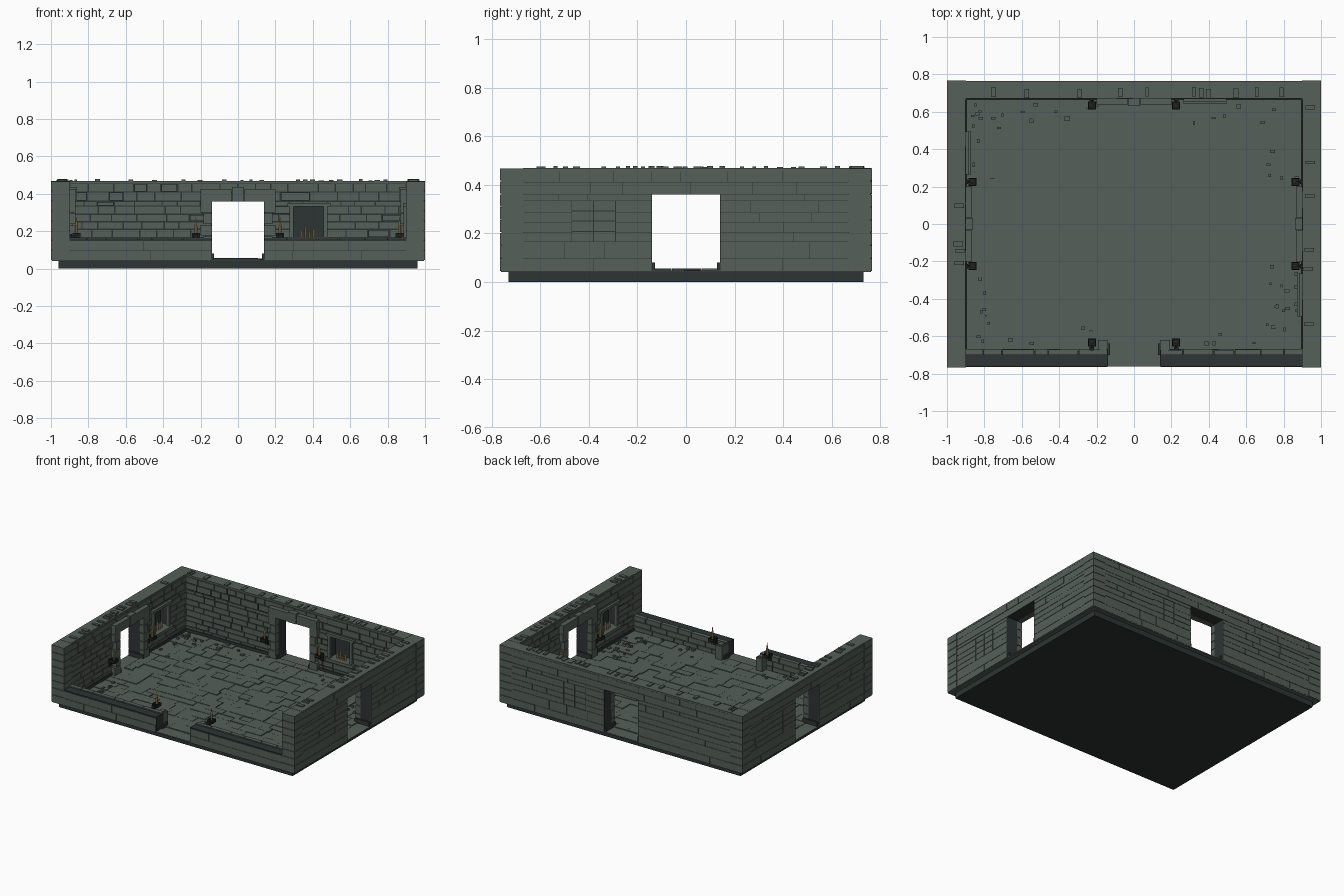
import bpy, bmesh, math, random
from mathutils import Matrix

random.seed(7)
if "Cube" in bpy.data.objects:
    bpy.data.objects.remove(bpy.data.objects["Cube"])


def material(name, rgb):
    m = bpy.data.materials.new(name)
    m.use_nodes = True
    m.diffuse_color = (*rgb, 1)
    m.node_tree.nodes["Principled BSDF"].inputs["Base Color"].default_value = (*rgb, 1)
    return m


MATS = [material("grey_green_stone", (0.09, 0.115, 0.1)),
        material("dark_mortar", (0.026, 0.034, 0.034)),
        material("black_iron", (0.012, 0.015, 0.016)),
        material("candle_wax", (0.5, 0.32, 0.13)),
        material("flame_gold", (0.75, 0.42, 0.1))]
STONE, DARK, IRON, WAX, FLAME = range(5)
FLOOR, TOP, DOOR, DOOR_TOP = 0.05, 0.468, 0.14, 0.36
NICHE = (0.29, 0.47, 0.165, 0.335)


def box(bm, u0, u1, v0, v1, z0, z1, mat=STONE):
    mtx = Matrix.Translation(((u0 + u1) / 2, (v0 + v1) / 2, (z0 + z1) / 2)) @ \
        Matrix.Diagonal((abs(u1 - u0), abs(v1 - v0), abs(z1 - z0), 1))
    verts = bmesh.ops.create_cube(bm, size=1, matrix=mtx)["verts"]
    for f in {f for v in verts for f in v.link_faces}:
        f.material_index = mat


def cone(bm, u, v, z0, z1, r0, r1, mat, sides=8):
    verts = bmesh.ops.create_cone(bm, cap_ends=True, segments=sides, radius1=r0, radius2=r1,
                                  depth=z1 - z0, matrix=Matrix.Translation((u, v, (z0 + z1) / 2)))["verts"]
    for f in {f for v in verts for f in v.link_faces}:
        f.material_index = mat


def finish(bm, name, angle=0):
    bm.transform(Matrix.Rotation(math.radians(angle), 4, "Z"))
    me = bpy.data.meshes.new(name)
    bm.to_mesh(me)
    bm.free()
    for m in MATS:
        me.materials.append(m)
    bpy.context.collection.objects.link(bpy.data.objects.new(name, me))


def free_spans(u0, u1, z0, z1, openings):
    spans = [(u0, u1)]
    for a, b, c, d in openings:
        if z0 < d - 0.001 and z1 > c + 0.001:
            spans = [s for p, q in spans for s in ((p, min(q, a)), (max(p, b), q)) if s[1] - s[0] > 0.005]
    return spans


def courses(bm, u0, u1, levels, openings, v0, v1, size, gap, rough=0, mat=STONE):
    """Rows of random length blocks between the openings; v1 is the visible face."""
    for z0, z1 in zip(levels, levels[1:]):
        for a, b in free_spans(u0, u1, z0, z1, openings):
            while b - a > 0.004:
                w = size * random.uniform(0.6, 1.5)
                e = b if b - a < w * 1.4 else a + w
                face = v1 + random.uniform(-rough, rough)
                box(bm, a + gap / 2, e - gap / 2, v0, face, z0 + gap / 2, z1 - gap / 2, mat)
                a = e


def sconce(bm, u, inner):
    v = inner - 0.037
    box(bm, u - 0.012, u + 0.012, inner - 0.012, inner + 0.005, 0.13, 0.185, IRON)
    box(bm, u - 0.005, u + 0.005, v, inner, 0.155, 0.167, IRON)
    box(bm, u - 0.022, u + 0.022, v - 0.022, v + 0.022, 0.167, 0.175, IRON)
    for s in (-1, 1):
        box(bm, u + s * 0.022, u + s * 0.016, v - 0.022, v + 0.022, 0.172, 0.19, IRON)
        box(bm, u - 0.022, u + 0.022, v + s * 0.022, v + s * 0.016, 0.172, 0.19, IRON)
    cone(bm, u, v, 0.173, 0.235, 0.008, 0.007, WAX)
    cone(bm, u, v, 0.235, 0.275, 0.006, 0.001, FLAME, 6)


OUTER_LEVELS = [0.045, 0.095, 0.165, 0.205, 0.245, 0.285, 0.335, 0.36, 0.41, 0.455]
INNER_LEVELS = [0.05, 0.09, 0.13, 0.165, 0.21, 0.25, 0.29, 0.335, 0.36, 0.41, 0.455]
door = (-DOOR, DOOR, 0, DOOR_TOP)


def tall_wall(name, half, outer, inner, angle):
    bm = bmesh.new()
    holes = [door, NICHE]
    mid = outer - 0.035
    # solid core, with the niche left open on the inside
    for z0, z1 in zip([0.045, 0.165, 0.335, 0.36], [0.165, 0.335, 0.36, 0.46]):
        for a, b in free_spans(-half, half, z0, z1, [door]):
            box(bm, a, b, mid, outer - 0.004, z0, z1, DARK)
        for a, b in free_spans(-half, half, z0, z1, holes):
            box(bm, a, b, inner + 0.006, mid, z0, z1, DARK)
    # masonry on both faces
    courses(bm, -half, half, OUTER_LEVELS, holes, mid, outer - 0.001, 0.19, 0.002, 0.001)
    courses(bm, -half, half, INNER_LEVELS, holes, mid + 0.01, inner, 0.11, 0.007, 0.003)
    # blocked window outside the niche
    n0, n1, z0, z1 = NICHE
    for i in range(2):
        for j in range(4):
            w, h = (n1 - n0) / 2, (z1 - z0) / 4
            box(bm, n0 + i * w + 0.002, n0 + (i + 1) * w - 0.002, mid + 0.01, outer - 0.002,
                z0 + j * h + 0.002, z0 + (j + 1) * h - 0.002)
    # niche frame and candles on its sill
    box(bm, n0 - 0.025, n1 + 0.025, inner - 0.028, mid, z0 - 0.018, z0 + 0.004)
    box(bm, n0 - 0.025, n1 + 0.025, inner - 0.018, inner + 0.01, z1 - 0.004, z1 + 0.016)
    for u in (n0, n1):
        box(bm, u - 0.014, u + 0.008, inner - 0.014, inner + 0.01, z0, z1)
    for k, h in enumerate((0.035, 0.055, 0.025, 0.045)):
        u = n0 + 0.05 + k * 0.022
        cone(bm, u, inner + 0.015, z0, z0 + h, 0.007, 0.007, WAX)
        cone(bm, u, inner + 0.015, z0 + h, z0 + h + 0.014, 0.004, 0.001, FLAME, 6)
    # door surround: pilasters, lintel, keystone and foot blocks
    for s in (-1, 1):
        for z in range(5):
            h = (DOOR_TOP - FLOOR) / 5
            box(bm, s * DOOR, s * (DOOR + (0.06, 0.045)[z % 2]), inner - 0.03, inner + 0.01,
                FLOOR + z * h + 0.002, FLOOR + (z + 1) * h - 0.002)
        box(bm, s * (DOOR - 0.012), s * DOOR, inner - 0.03, outer - 0.01, 0.045, 0.08, DARK)
        box(bm, s * 0.035, s * 0.2, inner - 0.034, inner + 0.01, DOOR_TOP, 0.425)
    box(bm, -0.033, 0.033, inner - 0.038, inner + 0.01, DOOR_TOP, 0.435)
    for s in (-1, 1):
        sconce(bm, s * 0.225, inner)
    # low skirting beside the door
    for a, b in ((-half, -0.2), (0.2, half)):
        box(bm, a, b, inner - 0.008, inner + 0.01, 0.045, 0.072, DARK)
    # wall cap and loose coping stones
    box(bm, -half, half, inner + 0.001, outer - 0.001, 0.455, TOP)
    u = -half
    while u < half - 0.03:
        w = random.uniform(0.015, 0.03)
        if random.random() < 0.6:
            v = outer - random.uniform(0.03, 0.045)
            box(bm, u, u + w, v - 0.05, v, TOP - 0.005, TOP + random.uniform(0.004, 0.01))
        u += w + random.uniform(0.008, 0.05)
    finish(bm, name, angle)


tall_wall("back_wall", 0.9, 0.765, 0.67, 0)
tall_wall("right_side_wall", 0.67, 1.0, 0.9, -90)
tall_wall("left_side_wall", 0.67, 1.0, 0.9, 90)

# corner piers in stacked blocks
bm = bmesh.new()
for sx in (-1, 1):
    for sy in (-1, 1):
        box(bm, sx * 0.9, sx * 0.994, sy * 0.67, sy * 0.759, 0.045, 0.46)
        for k in range(8):
            z = 0.045 + k * (TOP - 0.045) / 8
            box(bm, sx * 0.897, sx, sy * 0.667, sy * 0.766, z + 0.0015, z + 0.0514)
finish(bm, "corner_piers")

# low front wall with dark coping, gate posts and lamps
bm = bmesh.new()
gate = (-DOOR, DOOR, 0, 1)
for s in (-1, 1):
    box(bm, s * DOOR, s * 0.9, 0.678, 0.76, 0.045, 0.15, DARK)
    box(bm, s * DOOR, s * 0.9, 0.702, 0.763, 0.146, 0.156, DARK)
    box(bm, s * DOOR, s * 0.193, 0.62, 0.7, 0.045, 0.15)
    box(bm, s * (DOOR + 0.01), s * 0.183, 0.63, 0.69, 0.15, 0.158)
    box(bm, s * (DOOR - 0.012), s * DOOR, 0.64, 0.7, 0.045, 0.08, DARK)
    sconce(bm, s * 0.225, 0.67)
courses(bm, -0.9, 0.9, [0.045, 0.095, 0.148], [gate], 0.74, 0.765, 0.25, 0.002, 0.0005)
courses(bm, -0.9, 0.9, [0.05, 0.085, 0.125, 0.165], [gate], 0.7, 0.67, 0.12, 0.005, 0.003)
finish(bm, "front_low_wall", 180)

# foundation and floor slab
bm = bmesh.new()
box(bm, -0.96, 0.96, -0.73, 0.73, 0, 0.045, DARK)
finish(bm, "foundation")
bm = bmesh.new()
box(bm, -0.995, 0.995, -0.762, 0.762, 0.04, FLOOR - 0.002)
finish(bm, "floor_slab")

# uneven paving slabs
bm = bmesh.new()
y = -0.665
while y < 0.64:
    h = min(random.uniform(0.05, 0.1), 0.665 - y)
    x = -0.895
    while x < 0.88:
        w = min(random.uniform(0.06, 0.16), 0.895 - x)
        box(bm, x, x + w - 0.001, y, y + h - 0.001, 0.042, FLOOR + random.uniform(-0.001, 0.006))
        x += w
    y += h
finish(bm, "paving_slabs")

# rubble along the foot of the walls
bm = bmesh.new()
for i in range(110):
    along, edge = random.uniform(-1, 1), random.choice((-1, 1)) * (1 - random.random() ** 2 * 0.18)
    x, y = (along * 0.87, edge * 0.64) if i % 2 else (edge * 0.87, along * 0.64)
    if min(abs(x), abs(y)) < 0.2:
        continue
    a, b = random.uniform(0.005, 0.014), random.uniform(0.005, 0.012)
    box(bm, x - a, x + a, y - b, y + b, 0.045, FLOOR + random.uniform(0.008, 0.018))
finish(bm, "floor_rubble")
